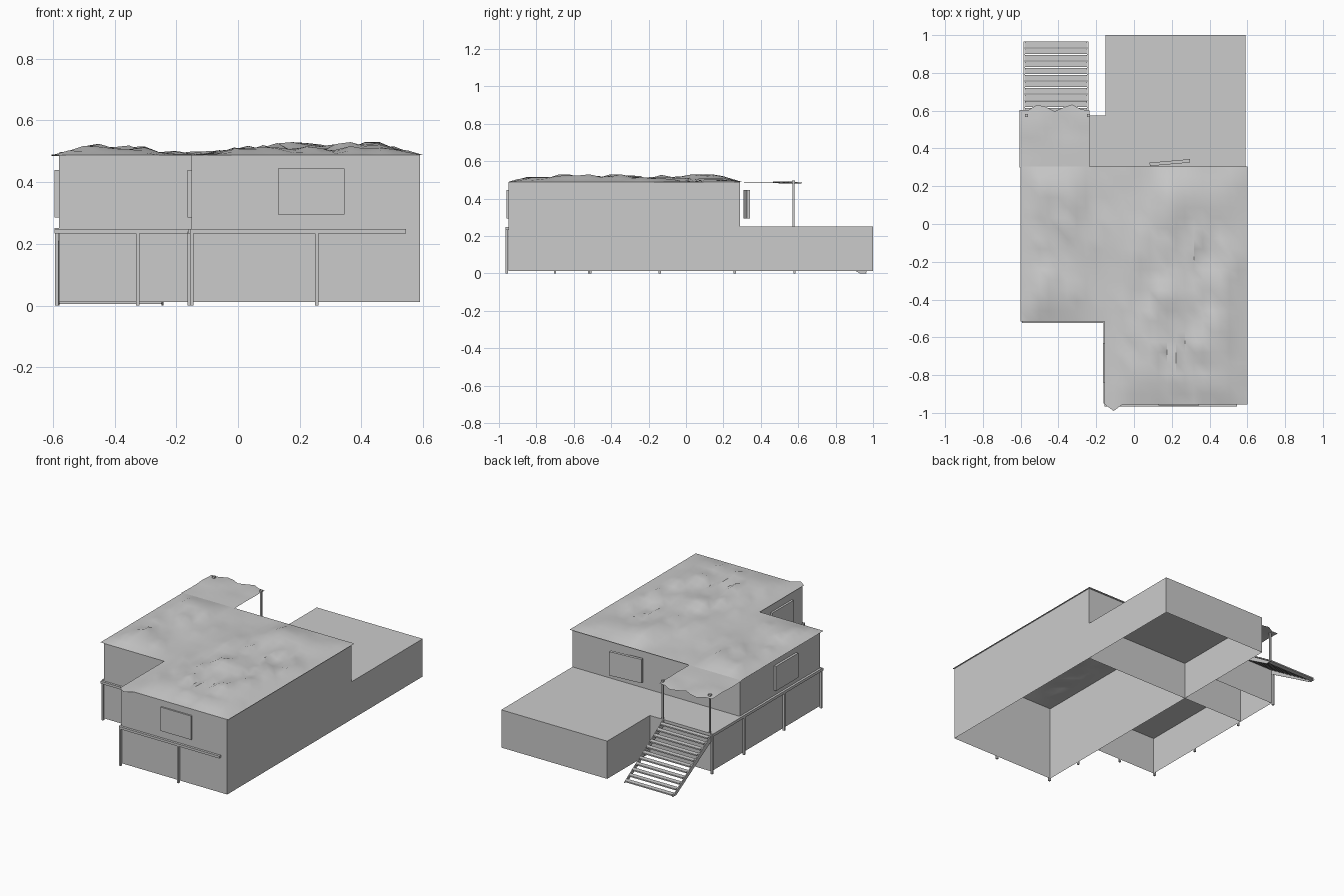
import bpy, bmesh, math, random
from mathutils import Vector, noise

random.seed(4)
cube = bpy.data.objects.get("Cube")
if cube:
    bpy.data.objects.remove(cube, do_unlink=True)

grey = bpy.data.materials.new("plain grey")
grey.use_nodes = True
tone = (0.6, 0.6, 0.6, 1)
grey.diffuse_color = tone
grey.node_tree.nodes["Principled BSDF"].inputs["Base Color"].default_value = tone


def finish(name, bm, smooth=False):
    mesh = bpy.data.meshes.new(name)
    bm.to_mesh(mesh)
    bm.free()
    obj = bpy.data.objects.new(name, mesh)
    bpy.context.scene.collection.objects.link(obj)
    mesh.materials.append(grey)
    if smooth:
        bpy.ops.object.select_all(action='DESELECT')
        obj.select_set(True)
        bpy.context.view_layer.objects.active = obj
        bpy.ops.object.shade_smooth_by_angle(angle=math.radians(35))
    return obj


def box(name, x, y, z, open_bottom=False, open_top=False):
    bm = bmesh.new()
    bmesh.ops.create_cube(bm, size=1)
    for v in bm.verts:
        v.co = Vector([r[0] + (c + 0.5) * (r[1] - r[0]) for c, r in zip(v.co, (x, y, z))])
    bm.normal_update()
    drop = [f for f in bm.faces if (open_bottom and f.normal.z < -0.5) or (open_top and f.normal.z > 0.5)]
    bmesh.ops.delete(bm, geom=drop, context='FACES_ONLY')
    return finish(name, bm)


# Hollow blocks of the building
LEFT, MID, RIGHT = -0.58, -0.15, 0.59
FRONT, STEP, BACK = -0.95, -0.51, 0.29
DECK, TOP, BASE = 0.25, 0.488, 0.012
box("main_block", (MID, RIGHT), (FRONT, BACK), (BASE, TOP), True, True)
box("side_wing_lower", (LEFT, MID), (STEP, BACK), (BASE, DECK), True)
box("side_wing_upper", (LEFT, MID), (STEP, BACK), (DECK, TOP), True, True)
box("terrace", (MID, RIGHT), (BACK, 1.0), (BASE, DECK), True)
box("porch_deck", (LEFT, MID), (BACK, 0.575), (BASE, DECK), True)


# Crumpled roof sheet, flat along its rim
def roof_height(x, y):
    rim = min(x + 0.6, 0.6 - x, y + 0.955, 0.305 - y)
    if x < MID + 0.08:
        rim = min(rim, max(y - STEP, x - MID))
    rise = min(1, max(0, rim) / 0.14)
    valley = 0.25 + 0.75 * min(1, abs(x + 0.12) / 0.25)
    bumps = 0.5 + 0.8 * noise.noise(Vector((x * 5, y * 3, 1.7)))
    crease = 0.45 * (noise.noise(Vector((x * 15, y * 7 + x * 9, 5))) > 0.22)
    jitter = random.uniform(-0.08, 0.08)
    return TOP + 0.038 * rise * valley * min(1.1, max(0.05, bumps + crease + jitter))


def sheet(name, xs, ys, keep, height):
    bm = bmesh.new()
    grid = [[bm.verts.new((x, y, height(x, y))) for y in ys] for x in xs]
    for i in range(len(xs) - 1):
        for j in range(len(ys) - 1):
            if keep((xs[i] + xs[i + 1]) / 2, (ys[j] + ys[j + 1]) / 2):
                a, b, c, d = grid[i][j], grid[i + 1][j], grid[i + 1][j + 1], grid[i][j + 1]
                bm.faces.new((a, b, d))
                bm.faces.new((b, c, d))
    bmesh.ops.delete(bm, geom=[v for v in bm.verts if not v.link_faces], context='VERTS')
    return bm


def steps(a, b, n):
    return [a + (b - a) * i / n for i in range(n + 1)]


xs = steps(-0.6, -0.155, 9) + steps(-0.155, 0.6, 16)[1:]
ys = steps(-0.955, -0.515, 8) + steps(-0.515, 0.305, 15)[1:]
roof = sheet("roof", xs, ys, lambda x, y: x > -0.155 or y > -0.515, roof_height)
# Torn front corner
corner = min(roof.verts, key=lambda v: (v.co.xy - Vector((-0.1, -0.955))).length)
corner.co.y = -0.99
finish("roof", roof, True)

# Sagging canopy over the porch
canopy = sheet("canopy", steps(-0.605, -0.235, 8), steps(0.3, 0.615, 6), lambda x, y: True,
               lambda x, y: TOP + 0.012 * noise.noise(Vector((x * 9, y * 9, 3))) * (y - 0.3) / 0.3)
for v in canopy.verts:
    if v.co.y > 0.6:
        v.co.y += 0.018 * math.cos((v.co.x + 0.5) * 38)
        v.co.z -= 0.004
finish("canopy", canopy, True)


# Posts and the trim beams they carry
def post(name, x, y, z0, z1, w=0.012):
    box(name, (x - w / 2, x + w / 2), (y - w / 2, y + w / 2), (z0, z1))


for y in (STEP, -0.14, 0.26, 0.58):
    post("side_post", -0.587, y, 0, 0.245)
post("wing_front_post", -0.325, -0.518, 0, 0.24)
for x in (MID, 0.255):
    post("front_post", x, -0.958, 0, 0.24)
post("inner_side_post", -0.157, -0.70, 0, 0.24)
for x in (-0.57, -0.24):
    post("canopy_post", x, 0.575, DECK, 0.495, 0.01)
    post("canopy_post_cap", x, 0.575, 0.485, 0.498, 0.016)
box("side_beam", (-0.594, LEFT), (STEP, 0.58), (0.235, 0.252))
box("wing_front_beam", (-0.594, MID), (-0.524, STEP), (0.233, 0.248))
box("front_beam", (-0.156, 0.545), (-0.965, FRONT), (0.233, 0.248))
box("inner_side_beam", (-0.162, MID), (FRONT, STEP), (0.233, 0.248))

# Window panels
box("front_window", (0.13, 0.345), (-0.96, FRONT), (0.295, 0.445))
box("inner_side_window", (-0.163, MID), (-0.84, -0.63), (0.285, 0.44))
box("wing_window", (-0.595, LEFT), (-0.27, -0.05), (0.285, 0.44))
rear = box("rear_window", (-0.107, 0.107), (-0.009, 0.009), (0.295, 0.445))
rear.location = (0.19, 0.325, 0)
rear.rotation_euler.z = math.radians(5)

# Open stair down from the porch
COUNT = 11
for i in range(COUNT):
    y = 0.585 + i * 0.035
    z = 0.238 - i * 0.0225
    box("stair_tread", (-0.578, -0.248), (y, y + 0.03), (z - 0.008, z))


def stringer(name, x, profile):
    bm = bmesh.new()
    face = bm.faces.new([bm.verts.new((x, y, z)) for y, z in profile])
    out = bmesh.ops.extrude_face_region(bm, geom=[face])["geom"]
    bmesh.ops.translate(bm, vec=(0.006, 0, 0), verts=[g for g in out if isinstance(g, bmesh.types.BMVert)])
    bmesh.ops.recalc_face_normals(bm, faces=bm.faces)
    finish(name, bm)


slope = [(0.575, 0.25), (0.575, 0.21), (0.93, 0), (0.967, 0)]
stringer("outer_stringer", -0.584, slope)
stringer("inner_stringer", -0.248, slope)
